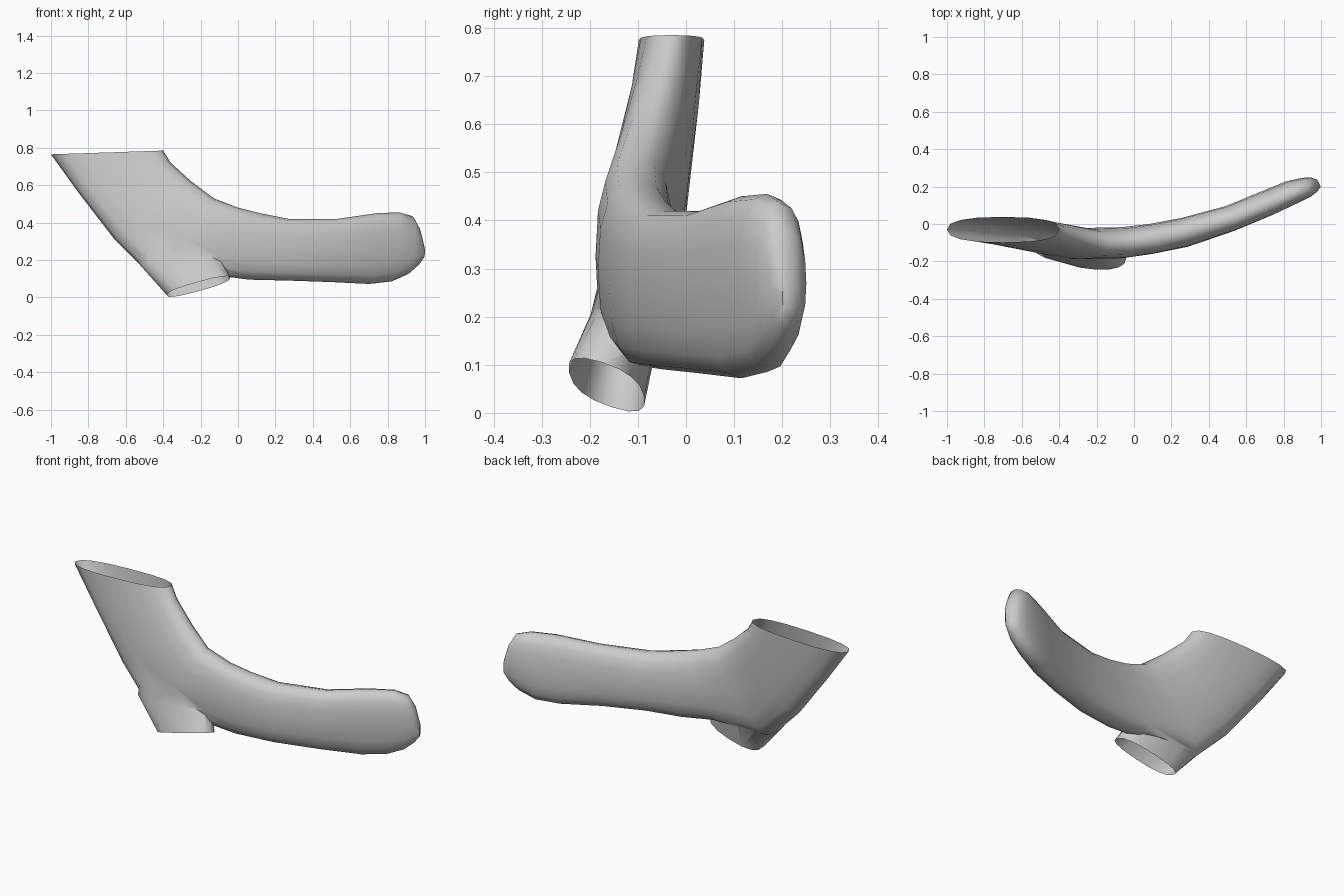
import bpy, bmesh
from math import cos, sin, pi
from mathutils import Vector

if "Cube" in bpy.data.objects:
    bpy.data.objects.remove(bpy.data.objects["Cube"])

SIDES = 16
grey = bpy.data.materials.new("plain grey")
grey.use_nodes = True
colour = (0.6, 0.6, 0.6, 1)
grey.diffuse_color = colour
grey.node_tree.nodes["Principled BSDF"].inputs["Base Color"].default_value = colour


def spow(v, e):
    return (abs(v) ** e) * (1 if v >= 0 else -1)


def oval(a, b, side, power=0.8):
    """Rounded section from end point a to end point b, half thickness 'side'."""
    a, b, side = Vector(a), Vector(b), Vector(side)
    mid, half = (a + b) / 2, (a - b) / 2
    return [mid + half * spow(cos(2 * pi * i / SIDES), power)
            + side * spow(sin(2 * pi * i / SIDES), power) for i in range(SIDES)]


def loft(name, rings):
    bm = bmesh.new()
    loops = [[bm.verts.new(p) for p in ring] for ring in rings]
    for r, s in zip(loops, loops[1:]):
        for i in range(SIDES):
            j = (i + 1) % SIDES
            bm.faces.new((r[i], r[j], s[j], s[i]))
    bm.faces.new(loops[0])
    bm.faces.new(loops[-1])
    bmesh.ops.recalc_face_normals(bm, faces=bm.faces)
    mesh = bpy.data.meshes.new(name)
    bm.to_mesh(mesh)
    bm.free()
    obj = bpy.data.objects.new(name, mesh)
    bpy.context.collection.objects.link(obj)
    mesh.materials.append(grey)
    return obj


# Wide sleeve turning into the curved arm: top x, z, bottom x, z, centre y, thickness, slant
sections = [
    (-.40, .785, -1.0, .765, -.03, .068, 0),
    (-.36, .72, -.86, .57, -.045, .072, 0),
    (-.25, .62, -.66, .31, -.075, .078, 0),
    (-.13, .53, -.47, .12, -.105, .083, 0),
    (0, .48, -.13, .12, -.10, .083, 0),
    (.12, .45, .06, .095, -.08, .08, .1),
    (.27, .42, .27, .09, -.045, .077, .22),
    (.53, .42, .50, .082, .03, .066, .35),
    (.74, .45, .70, .072, .115, .064, .42),
    (.86, .455, .82, .085, .168, .06, .45),
    (.93, .435, .91, .125, .196, .05, .5),
    (.965, .37, .96, .17, .212, .038, .5),
    (.99, .28, .99, .21, .218, .018, .5),
]
arm_rings = [oval((tx, y, tz), (bx, y, bz), (-h * s, h, 0))
             for tx, tz, bx, bz, y, h, s in sections]
body = loft("curved_branch_tube", arm_rings)

# Short lower outlet
outlet_rings = [
    oval((-.16, -.10, .36), (-.53, -.10, .36), (0, .06, 0)),
    oval((-.09, -.125, .21), (-.53, -.125, .18), (0, .073, -.01)),
    oval((-.04, -.175, .105), (-.38, -.155, .012), (0, .078, -.025)),
]
outlet = loft("lower_outlet", outlet_rings)

# Join both tubes into one skin
union = body.modifiers.new("join", 'BOOLEAN')
union.operation = 'UNION'
union.object = outlet
bpy.context.view_layer.objects.active = body
body.select_set(True)
bpy.ops.object.modifier_apply(modifier="join")
bpy.data.objects.remove(outlet)

# Open the two mouths
bm = bmesh.new()
bm.from_mesh(body.data)
mouths = []
for ring in (arm_rings[0], outlet_rings[-1]):
    normal = (ring[4] - ring[0]).cross(ring[8] - ring[0]).normalized()
    mouths += [f for f in bm.faces
               if all(abs((v.co - ring[0]).dot(normal)) < 1e-4 for v in f.verts)]
bmesh.ops.delete(bm, geom=mouths, context='FACES')
bm.to_mesh(body.data)
bm.free()
bpy.ops.object.shade_smooth_by_angle(angle=1.0)
